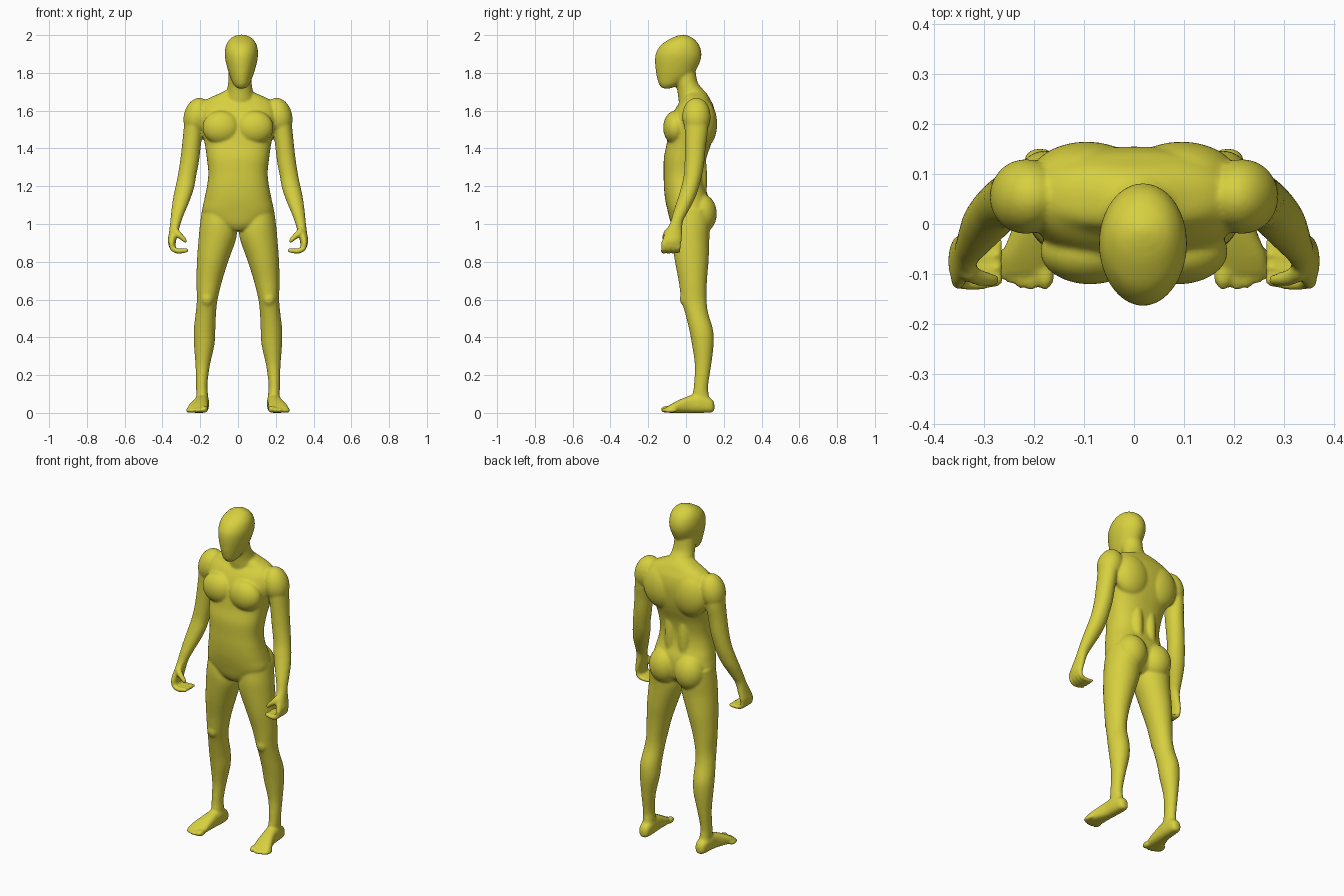
import bpy, bmesh, math
from mathutils import Vector, Matrix

skin = bpy.data.materials.new("olive yellow")
skin.diffuse_color = (0.68, 0.63, 0.05, 1)
parts = []


def finish(name, bm):
    bmesh.ops.recalc_face_normals(bm, faces=bm.faces)
    me = bpy.data.meshes.new(name)
    bm.to_mesh(me)
    bm.free()
    ob = bpy.data.objects.new(name, me)
    bpy.context.collection.objects.link(ob)
    parts.append(ob)


def spline(secs, steps=5):
    """Catmull-Rom interpolation through the section tuples."""
    s = [secs[0]] + list(secs) + [secs[-1]]
    out = []
    for i in range(1, len(s) - 2):
        for k in range(steps):
            t = k / steps
            out.append([0.5 * (2 * b + (c - a) * t + (2 * a - 5 * b + 4 * c - d) * t * t
                               + (3 * b - a - 3 * c + d) * t ** 3)
                        for a, b, c, d in zip(s[i - 1], s[i], s[i + 1], s[i + 2])])
    return out + [list(secs[-1])]


def loft(name, secs, side=1, u=(1, 0, 0), v=(0, 1, 0), power=2.0, n=40):
    """Skin superellipse sections (x, y, z, ru, rv); v=None makes rings follow the path."""
    bm = bmesh.new()
    pts = spline(secs)
    rings = []
    for i, (x, y, z, ru, rv) in enumerate(pts):
        U, V = Vector(u), v and Vector(v)
        if V is None:
            tan = Vector(pts[min(i + 1, len(pts) - 1)][:3]) - Vector(pts[max(i - 1, 0)][:3])
            V = tan.cross(U).normalized()
        ring = []
        for k in range(n):
            a = 2 * math.pi * k / n
            c, s = math.cos(a), math.sin(a)
            p = Vector((x, y, z)) \
                + U * math.copysign(abs(c) ** (2 / power), c) * ru \
                + V * math.copysign(abs(s) ** (2 / power), s) * rv
            ring.append(bm.verts.new((p.x * side, p.y, p.z)))
        rings.append(ring)
    for a, b in zip(rings, rings[1:]):
        for k in range(n):
            bm.faces.new((a[k], a[(k + 1) % n], b[(k + 1) % n], b[k]))
    bm.faces.new(rings[0])
    bm.faces.new(rings[-1])
    finish(name, bm)


def depth_loft(name, secs, x=0.0, **kw):
    """Sections given as (z, half width, front y, back y)."""
    loft(name, [(x, (f + b) / 2, z, w, (b - f) / 2) for z, w, f, b in secs], **kw)


def blob(name, loc, r, side=1, tilt=0.0):
    bm = bmesh.new()
    m = Matrix.Translation((loc[0] * side, loc[1], loc[2])) \
        @ Matrix.Rotation(tilt * side, 4, 'Y') @ Matrix.Diagonal((*r, 1))
    bmesh.ops.create_uvsphere(bm, u_segments=32, v_segments=20, radius=1, matrix=m)
    finish(name, bm)


# Head and neck
depth_loft("head", [
    (1.718, .022, -.125, -.08), (1.74, .042, -.143, -.03), (1.78, .06, -.155, .03),
    (1.82, .073, -.161, .056), (1.87, .085, -.164, .078), (1.91, .088, -.157, .081),
    (1.95, .08, -.13, .068), (1.98, .06, -.085, .042), (1.995, .036, -.05, .015),
    (2.002, .012, -.025, -.005)], x=.018)
depth_loft("neck", [
    (1.60, .085, -.03, .13), (1.66, .08, -.04, .122), (1.70, .07, -.045, .1),
    (1.75, .062, -.055, .062), (1.82, .06, -.08, .05)], x=.01)

# Torso
depth_loft("torso", [
    (.965, .04, -.055, .07), (1.0, .13, -.078, .11), (1.06, .186, -.095, .125),
    (1.13, .178, -.11, .122), (1.20, .164, -.117, .1), (1.27, .157, -.118, .095),
    (1.35, .165, -.117, .108), (1.42, .175, -.103, .132), (1.48, .188, -.095, .147),
    (1.56, .205, -.078, .155), (1.62, .2, -.05, .147), (1.66, .165, -.02, .128),
    (1.69, .1, -.015, .11), (1.71, .06, -.01, .09)], power=2.4, n=60)

for side, tag in ((-1, "left"), (1, "right")):
    # Muscle masses
    blob(tag + "_chest", (.088, -.055, 1.51), (.1, .066, .09), side)
    blob(tag + "_shoulder_blade", (.095, .09, 1.53), (.115, .075, .13), side)
    blob(tag + "_lower_back", (.045, .065, 1.24), (.04, .047, .2), side)
    blob(tag + "_buttock", (.085, .08, 1.055), (.09, .083, .105), side)
    blob(tag + "_deltoid", (.217, .055, 1.57), (.07, .075, .1), side, -.25)
    blob(tag + "_kneecap", (.164, .003, .605), (.036, .036, .045), side)

    # Arm down to the wrist, then palm
    loft(tag + "_arm", [
        (.225, .055, 1.60, .053, .065), (.237, .055, 1.50, .051, .062),
        (.246, .05, 1.42, .05, .056), (.257, .045, 1.33, .05, .052),
        (.271, .035, 1.25, .049, .048), (.283, .02, 1.19, .05, .047),
        (.299, 0, 1.13, .046, .045), (.318, -.03, 1.06, .036, .038),
        (.33, -.05, 1.01, .029, .033), (.342, -.066, .95, .024, .046),
        (.35, -.075, .91, .022, .052), (.348, -.078, .875, .016, .046)], side)

    # Curled fingers and thumb
    for i, y in enumerate((-.116, -.09, -.064, -.04)):
        r = .0145 if i < 3 else .0125
        loft(f"{tag}_finger_{i + 1}", [
            (.352, y, .905, r, r), (.347, y, .872, r, r), (.322, y - .003, .858, r, r),
            (.29, y, .858, r * .9, r * .9), (.268, y + .003, .861, r * .75, r * .75),
            (.26, y + .003, .862, .003, .003)], side, u=(0, 1, 0), v=None, n=16)
    loft(tag + "_thumb", [
        (.338, -.09, .97, .02, .02), (.316, -.105, .945, .018, .018),
        (.293, -.11, .925, .014, .014), (.277, -.112, .908, .011, .011),
        (.271, -.112, .902, .003, .003)], side, u=(0, 1, 0), v=None, n=16)

    # Leg
    loft(tag + "_leg", [
        (.105, .03, 1.08, .085, .1), (.106, .025, 1.0, .095, .104),
        (.108, .024, .93, .1, .1), (.133, .03, .81, .084, .09),
        (.152, .036, .70, .068, .075), (.163, .042, .60, .055, .067),
        (.17, .056, .53, .054, .061), (.177, .08, .44, .057, .063),
        (.179, .089, .36, .054, .057), (.187, .09, .25, .038, .043),
        (.192, .08, .15, .03, .038), (.19, .078, .10, .031, .042),
        (.188, .085, .04, .032, .05)], side)

    # Foot and toes
    loft(tag + "_foot", [
        (.188, .15, .032, .012, .018), (.188, .135, .038, .03, .036),
        (.19, .08, .05, .037, .05), (.194, .03, .047, .038, .047),
        (.203, -.02, .038, .045, .038), (.213, -.065, .027, .053, .027),
        (.218, -.1, .017, .048, .016)], side, v=(0, 0, 1), power=2.5)
    for i, (x, y, r) in enumerate(((.178, -.1, .019), (.206, -.102, .014), (.227, -.098, .014),
                                   (.246, -.09, .013), (.262, -.08, .013))):
        blob(f"{tag}_toe_{i + 1}", (x, y, r), (r, .033, r), side)

# Fuse all parts into one smooth skin
bpy.ops.object.select_all(action='DESELECT')
for ob in parts:
    ob.select_set(True)
body = parts[2]
bpy.context.view_layer.objects.active = body
bpy.ops.object.join()
body.name = "body"
body.data.materials.clear()
body.data.materials.append(skin)
rm = body.modifiers.new("fuse", 'REMESH')
rm.mode = 'VOXEL'
rm.voxel_size = .0065
rm.use_smooth_shade = True
sm = body.modifiers.new("soften", 'SMOOTH')
sm.factor = .5
sm.iterations = 8
